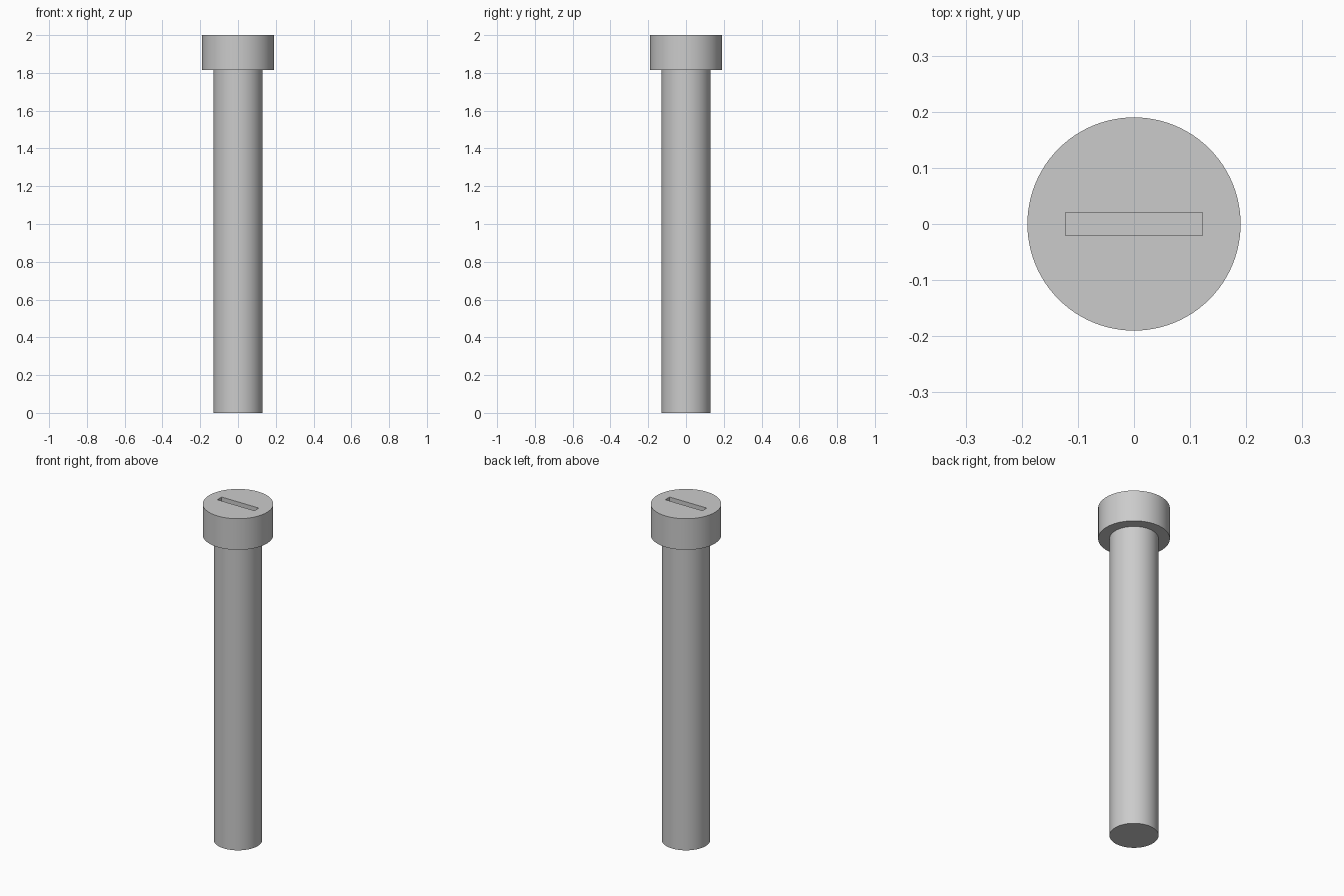
import bpy
import math

HEIGHT = 2.0
HEAD_BASE = 1.815
HEAD_RADIUS = 0.19
SHAFT_RADIUS = 0.13
SLOT_SIZE = (0.244, 0.041)
SLOT_DEPTH = 0.08
SIDES = 96

cube = bpy.data.objects.get("Cube")
if cube:
    bpy.data.objects.remove(cube, do_unlink=True)

# Single plain metal colour
metal = bpy.data.materials.new("grey metal")
metal.use_nodes = True
grey = (0.6, 0.6, 0.6, 1.0)
metal.diffuse_color = grey
metal.node_tree.nodes["Principled BSDF"].inputs["Base Color"].default_value = grey


def cylinder(name, radius, bottom, top):
    bpy.ops.mesh.primitive_cylinder_add(
        vertices=SIDES, radius=radius, depth=top - bottom,
        location=(0, 0, (bottom + top) / 2))
    obj = bpy.context.object
    obj.name = name
    obj.data.materials.append(metal)
    return obj


def smooth(obj):
    bpy.ops.object.select_all(action="DESELECT")
    obj.select_set(True)
    bpy.context.view_layer.objects.active = obj
    bpy.ops.object.shade_smooth_by_angle(angle=math.radians(30))


# Shaft and wider head
shaft = cylinder("shaft", SHAFT_RADIUS, 0, HEAD_BASE)
head = cylinder("head", HEAD_RADIUS, HEAD_BASE, HEIGHT)

# Straight driver slot sunk into the top of the head
bpy.ops.mesh.primitive_cube_add(size=1, location=(0, 0, HEIGHT))
cutter = bpy.context.object
cutter.name = "slot_cutter"
cutter.scale = (*SLOT_SIZE, 2 * SLOT_DEPTH)
cutter.data.materials.append(metal)
cutter.hide_render = True

bpy.context.view_layer.objects.active = head
slot = head.modifiers.new("slot", "BOOLEAN")
slot.operation = "DIFFERENCE"
slot.solver = "EXACT"
slot.object = cutter
bpy.ops.object.modifier_apply(modifier=slot.name)
bpy.data.objects.remove(cutter, do_unlink=True)

for part in (shaft, head):
    smooth(part)
